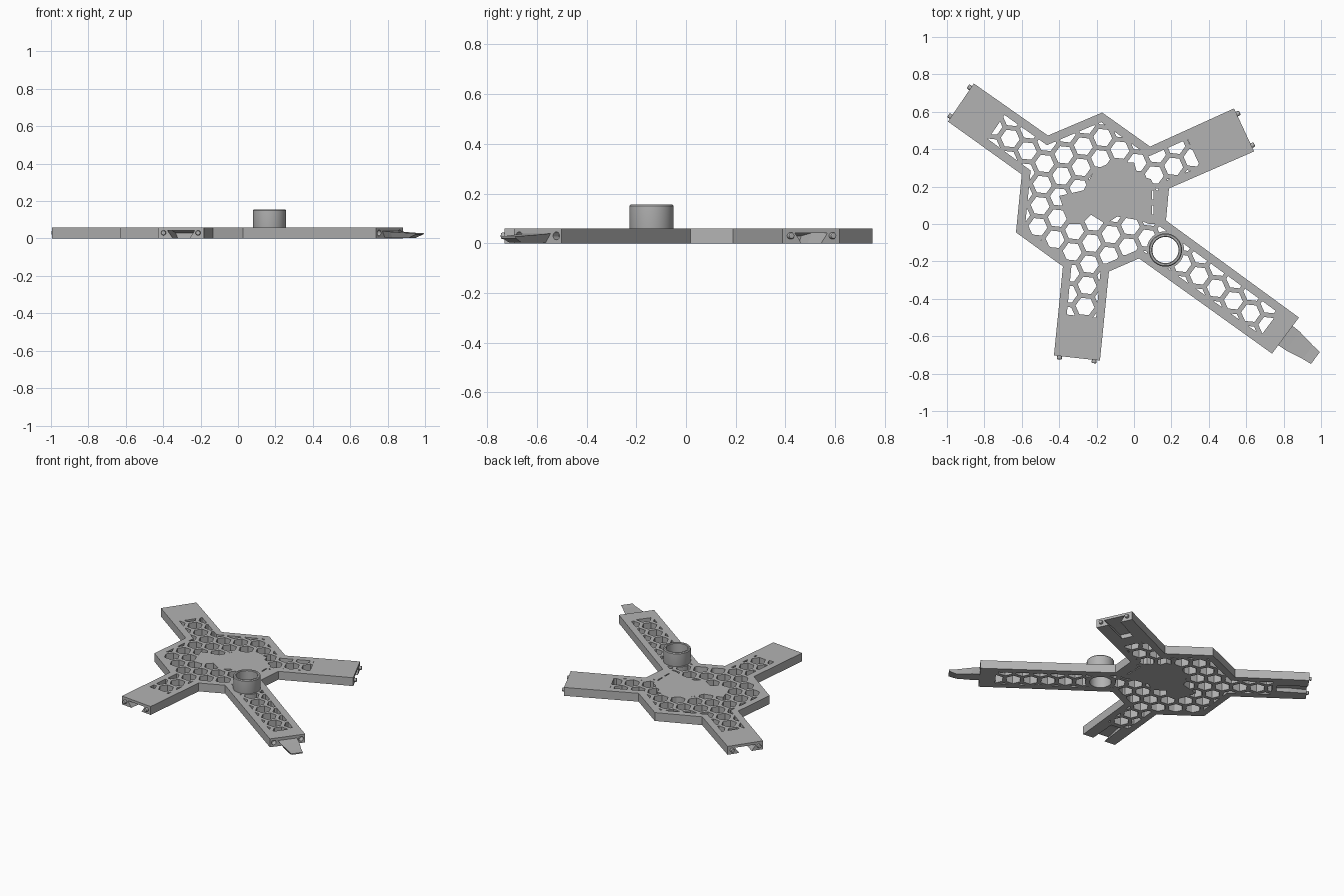
import bpy, bmesh, math
from mathutils import Vector, Matrix

if "Cube" in bpy.data.objects:
    bpy.data.objects.remove(bpy.data.objects["Cube"])

GREY = bpy.data.materials.new("plain grey")
GREY.use_nodes = True
COLOR = (0.45, 0.45, 0.45, 1)
GREY.diffuse_color = COLOR
GREY.node_tree.nodes["Principled BSDF"].inputs["Base Color"].default_value = COLOR

THICK = 0.06
PITCH = 0.1135
TURN = math.radians(24)
RING = Vector((0.168, -0.139))


def make(name, bm):
    bmesh.ops.recalc_face_normals(bm, faces=bm.faces)
    me = bpy.data.meshes.new(name)
    bm.to_mesh(me)
    bm.free()
    me.materials.append(GREY)
    ob = bpy.data.objects.new(name, me)
    bpy.context.collection.objects.link(ob)
    return ob


def prism(bm, pts, z0, z1):
    low = [bm.verts.new((p[0], p[1], z0)) for p in pts]
    top = [bm.verts.new((p[0], p[1], z1)) for p in pts]
    bm.faces.new(low)
    bm.faces.new(top)
    for i in range(len(pts)):
        j = (i + 1) % len(pts)
        bm.faces.new((low[i], low[j], top[j], top[i]))


def prisms(name, shapes, z0, z1):
    bm = bmesh.new()
    for pts in shapes:
        prism(bm, pts, z0, z1)
    return make(name, bm)


def polygon(center, r, n, start=0.0):
    return [center + Vector((r * math.cos(start + i * math.tau / n),
                             r * math.sin(start + i * math.tau / n))) for i in range(n)]


def loft(name, origin, direction, stations):
    """Dovetail bar: distance, top half width, bottom half width, bottom z, top z."""
    side = Vector((-direction.y, direction.x))
    bm = bmesh.new()
    rings = []
    for s, wt, wb, z0, z1 in stations:
        c = origin + direction * s
        rings.append([bm.verts.new((*(c + side * w), z))
                      for w, z in ((-wb, z0), (wb, z0), (wt, z1), (-wt, z1))])
    for a, b in zip(rings, rings[1:]):
        for i in range(4):
            j = (i + 1) % 4
            bm.faces.new((a[i], a[j], b[j], b[i]))
    bm.faces.new(rings[0])
    bm.faces.new(rings[-1])
    return make(name, bm)


def rod(name, origin, direction, r, start, end, z):
    bm = bmesh.new()
    d = Vector((direction.x, direction.y, 0))
    c = Vector((*origin, z)) + d * (start + end) / 2
    m = Matrix.Translation(c) @ d.to_track_quat('Z', 'Y').to_matrix().to_4x4()
    bmesh.ops.create_cone(bm, cap_ends=True, segments=20, radius1=r, radius2=r,
                          depth=end - start, matrix=m)
    return make(name, bm)


def boolean(target, cutter, operation='DIFFERENCE'):
    mod = target.modifiers.new("cut", 'BOOLEAN')
    mod.operation = operation
    mod.solver = 'EXACT'
    mod.object = cutter
    dg = bpy.context.evaluated_depsgraph_get()
    target_mesh = bpy.data.meshes.new_from_object(target.evaluated_get(dg))
    target.modifiers.clear()
    target.data = target_mesh
    bpy.data.objects.remove(cutter)


# Plate outline, clockwise, with the four arm tips as index pairs
outline = [Vector(p) for p in (
    (-.856, .751), (-.46, .473), (-.17, .596), (.086, .414), (.535, .618), (.642, .388),
    (.187, .19), (.171, .019), (.882, -.5), (.738, -.693), (.027, -.184), (-.134, -.254),
    (-.182, -.73), (-.428, -.703), (-.38, -.227), (-.631, -.045), (-.6, .265), (-.995, .548))]
arms = {"rear_right": (17, 0, .185), "rear_left": (4, 5, .25),
        "front_left": (8, 9, .06), "front_right": (12, 13, .18)}


def tip(a, b):
    across = (outline[b] - outline[a]).normalized()
    return (outline[a] + outline[b]) / 2, Vector((-across.y, across.x)), across


# Perforated zone: arms shortened, then the whole outline inset by a border
zone = [p.copy() for p in outline]
for a, b, back in arms.values():
    _, d, _ = tip(a, b)
    zone[a] -= d * back
    zone[b] -= d * back


def inset(pts, w):
    out = []
    for i, p in enumerate(pts):
        e1 = (p - pts[i - 1]).normalized()
        e2 = (pts[(i + 1) % len(pts)] - p).normalized()
        n1, n2 = Vector((e1.y, -e1.x)), Vector((e2.y, -e2.x))
        out.append(p + (n1 + n2) * w / (1 + n1.dot(n2)))
    return out


# Honeycomb cutter limited to the zone, leaving the centre panel and ring seat solid
u = Vector((math.cos(TURN), math.sin(TURN))) * PITCH
v = Vector((math.cos(TURN + math.pi / 3), math.sin(TURN + math.pi / 3))) * PITCH
start = Vector((-.262, -.441))
cells = [start + u * i + v * j for i in range(-16, 17) for j in range(-16, 17)]
hexes = [polygon(c, .051, 6, TURN + math.pi / 6) for c in cells if max(abs(c.x), abs(c.y)) < 1]
holes = prisms("hole_cutter", hexes, -.05, .12)
boolean(holes, prisms("zone_helper", [inset(zone, .045)], -.06, .13), 'INTERSECT')
panel = [(-.35, 0), (-.40, .15), (-.27, .18), (-.21, .29), (-.12, .33), (.0, .33), (.02, .26),
         (.09, .24), (.12, .18), (.25, .18), (.25, .0), (.08, .0), (.03, .02),
         (-.09, .04), (-.15, .0), (-.23, .05), (-.28, 0)]
boolean(holes, prisms("panel_helper", [panel], -.07, .14))
boolean(holes, prisms("seat_helper", [polygon(RING, .1, 40)], -.08, .15))

plate = prisms("base_plate", [outline], 0, THICK)
boolean(plate, holes)
boolean(plate, prisms("bore_cutter", [polygon(RING, .072, 48)], -.1, .2))
slits = [[(x, y), (x + .008, y), (x + .008, y + .05), (x, y + .05)]
         for x, y in ((.095, .05), (.095, .13))]
boolean(plate, prisms("slit_cutter", slits, -.1, .2))

# Arm tips: dovetail sockets with pins, or a tongue with matching pin recesses
for name, (a, b, _) in arms.items():
    mid, d, across = tip(a, b)
    spots = [mid + across * s * .093 for s in (-1, 1)]
    if name == "front_left":
        for p in spots:
            boolean(plate, rod("recess_cutter", p, d, .016, -.04, .02, .03))
        loft("tongue", mid, d, [(-.03, .066, .04, .003, .042), (.05, .062, .04, .003, .036),
                                (.15, .045, .03, .003, .03), (.2, .04, .035, .022, .03)])
        continue
    boolean(plate, loft("socket_cutter", mid, d, [(-.2, .05, .035, -.01, .03),
                                                  (-.12, .06, .036, -.01, .042),
                                                  (.03, .075, .038, -.01, .042)]))
    for i, p in enumerate(spots):
        pin = rod(f"{name}_pin_{i + 1}", p, d, .013, -.02, .018, .03)
        bm = bmesh.new()
        bm.from_mesh(pin.data)
        caps = [e for f in bm.faces if len(f.verts) > 4 for e in f.edges]
        bmesh.ops.bevel(bm, geom=caps, offset=.005, segments=2, affect='EDGES', profile=.5)
        bm.to_mesh(pin.data)
        bm.free()

# Round collar, lathed from its wall section
bm = bmesh.new()
section = [(.07, 0), (.074, 0), (.089, .05), (.089, .15), (.084, .156), (.074, .156), (.07, .152)]
loop = [bm.verts.new((r, 0, z)) for r, z in section]
edges = [bm.edges.new((loop[i - 1], loop[i])) for i in range(len(loop))]
bmesh.ops.spin(bm, geom=loop + edges, axis=(0, 0, 1), cent=(0, 0, 0),
               angle=math.tau, steps=64, use_merge=True)
bmesh.ops.remove_doubles(bm, verts=bm.verts, dist=1e-5)
collar = make("collar", bm)
collar.location = (RING.x, RING.y, 0)
bpy.ops.object.select_all(action='DESELECT')
collar.select_set(True)
bpy.context.view_layer.objects.active = collar
bpy.ops.object.shade_smooth_by_angle(angle=math.radians(30))
